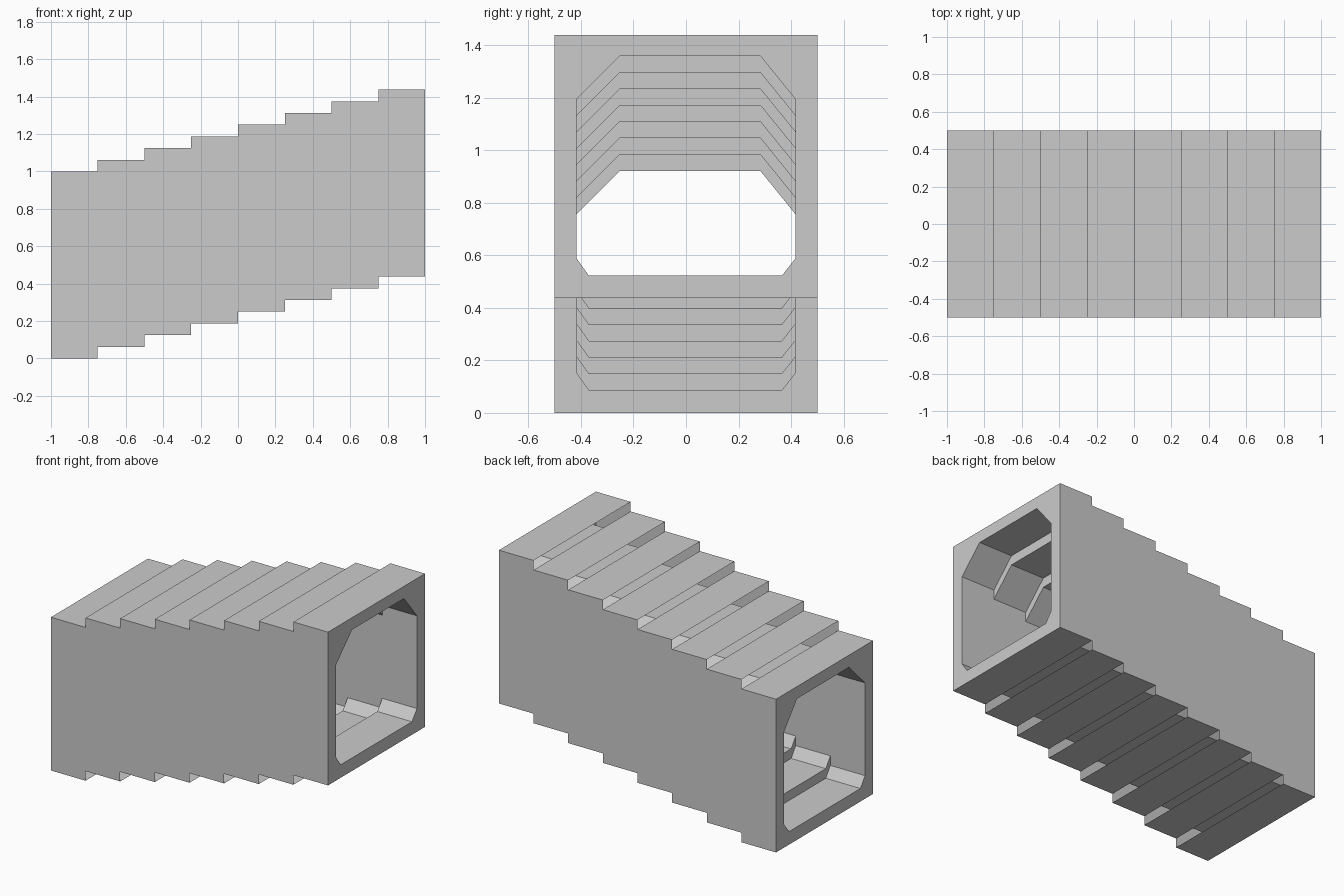
import bpy, bmesh

if "Cube" in bpy.data.objects:
    bpy.data.objects.remove(bpy.data.objects["Cube"])

N, LENGTH, RISE = 8, 0.25, 0.0625

# Cross-sections (y, z), counter-clockwise seen from +x
OUTER = [(-.5, 0), (.5, 0), (.5, 1), (-.5, 1)]
INNER = [(-.37, .085), (.365, .085), (.417, .151), (.417, .756),
         (.283, .921), (-.252, .921), (-.417, .756), (-.417, .151)]

bm = bmesh.new()


def ring(profile, x, step):
    return [bm.verts.new((x, y, z + step * RISE)) for y, z in profile]


def bridge(a, b, inward=False):
    for i in range(len(a)):
        j = (i + 1) % len(a)
        quad = [a[i], a[j], b[j], b[i]]
        # skip slivers where vertical walls slide along themselves
        if a[i].co.x == b[i].co.x and abs(a[i].co.y - a[j].co.y) < 1e-6:
            continue
        bm.faces.new(quad[::-1] if inward else quad)


def loop_edges(r):
    found = []
    for i in range(len(r)):
        pair = (r[i], r[(i + 1) % len(r)])
        found.append(bm.edges.get(pair) or bm.edges.new(pair))
    return found


def cap(outer, inner, direction):
    res = bmesh.ops.triangle_fill(bm, use_beauty=True, use_dissolve=False,
                                  edges=loop_edges(outer) + loop_edges(inner))
    for f in res["geom"]:
        if isinstance(f, bmesh.types.BMFace):
            f.normal_update()
            if f.normal.x * direction < 0:
                f.normal_flip()


# Stepped outer sleeves (open between steps) and continuous stepped tunnel lining
outers, inners = [], []
for s in range(N):
    x0 = -1 + s * LENGTH
    o0, o1 = ring(OUTER, x0, s), ring(OUTER, x0 + LENGTH, s)
    i0, i1 = ring(INNER, x0, s), ring(INNER, x0 + LENGTH, s)
    bridge(o0, o1)
    bridge(i0, i1, inward=True)
    if inners:
        bridge(inners[-1], i0, inward=True)
    outers += [o0, o1]
    inners += [i0, i1]

# End frames around the opening
cap(outers[0], inners[0], -1)
cap(outers[-1], inners[-1], 1)

mesh = bpy.data.meshes.new("stepped_tunnel")
bm.to_mesh(mesh)
bm.free()
bpy.context.collection.objects.link(bpy.data.objects.new("stepped_tunnel", mesh))
